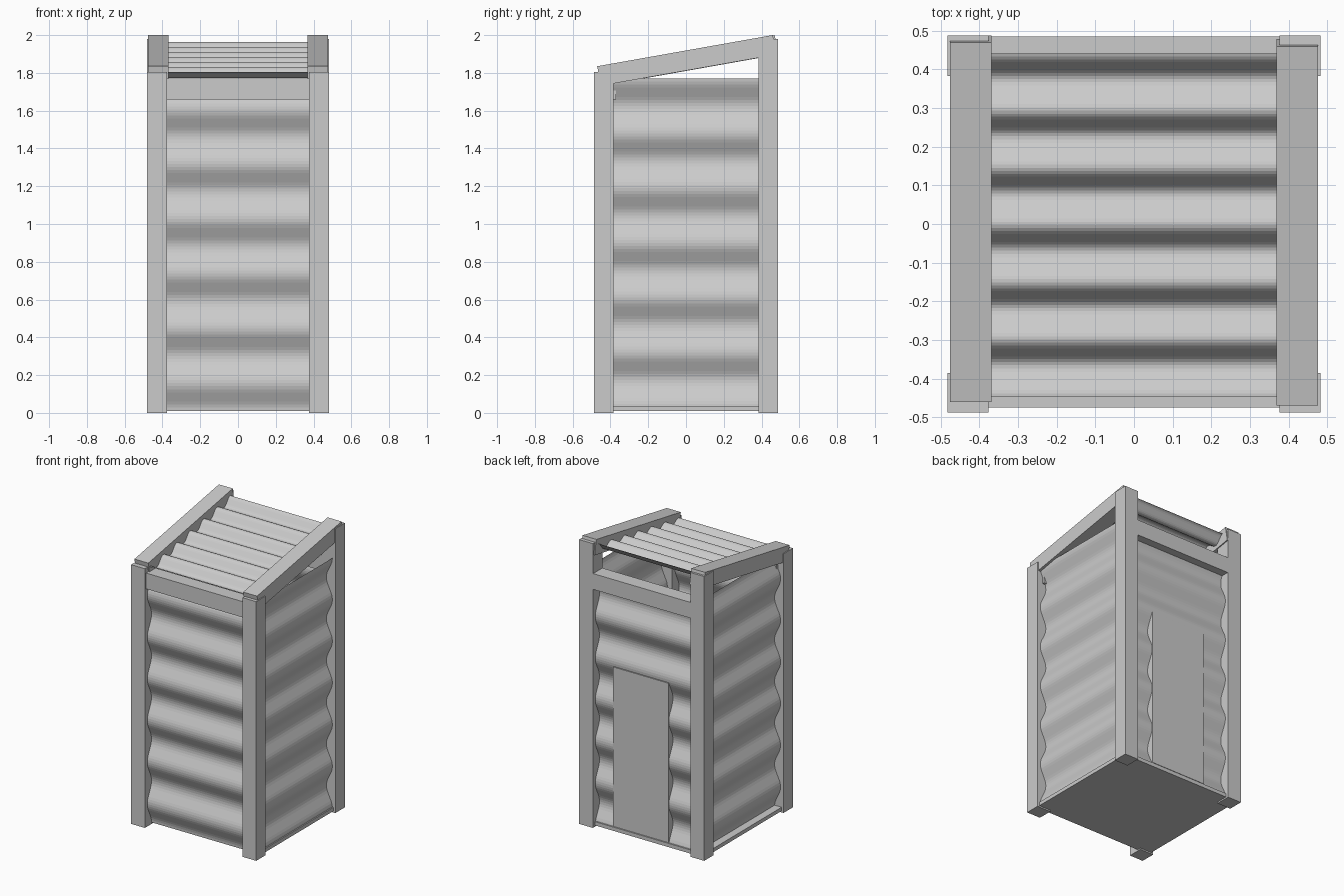
import bpy, math
from mathutils import Matrix, Vector

cube = bpy.data.objects.get("Cube")
if cube:
    bpy.data.objects.remove(cube, do_unlink=True)

grey = bpy.data.materials.new("plain_grey")
grey.use_nodes = True
GREY = (0.6, 0.6, 0.6, 1)
grey.diffuse_color = GREY
grey.node_tree.nodes["Principled BSDF"].inputs["Base Color"].default_value = GREY


def add_mesh(name, verts, faces):
    mesh = bpy.data.meshes.new(name)
    mesh.from_pydata(verts, [], faces)
    mesh.materials.append(grey)
    obj = bpy.data.objects.new(name, mesh)
    bpy.context.collection.objects.link(obj)
    return obj


def box(name, x, y, z, tilt=0.0):
    """Box spanning the given ranges, tilted about x through its centre."""
    verts = [(a, b, c) for a in x for b in y for c in z]
    faces = [(0, 1, 3, 2), (4, 6, 7, 5), (0, 4, 5, 1),
             (2, 3, 7, 6), (0, 2, 6, 4), (1, 5, 7, 3)]
    mid = Vector([sum(r) / 2 for r in (x, y, z)])
    turn = Matrix.Translation(mid) @ Matrix.Rotation(tilt, 4, 'X') @ Matrix.Translation(-mid)
    return add_mesh(name, [turn @ Vector(v) for v in verts], faces)


# Corrugation: rounded crests and troughs joined by straight slopes
WAVES, DEPTH, ARC, CUTS = 6, 0.023, 0.165, 3


def wave_height(t):
    """Height from -1 to 1 at phase t, with a crest at every whole number."""
    u = abs(t - round(t))
    if u > 0.25:
        return -wave_height(0.5 - u)
    drop = u * u / (2 * ARC) if u < ARC else u - ARC / 2
    return 1 - drop / (0.25 - ARC / 2)


def corrugated(name, start, run, across, out, sign):
    """Wavy sheet along run; sign 1 begins on a crest, -1 on a trough."""
    start, run, across, out = map(Vector, (start, run, across, out))
    bends = [half / 2 + ARC * k / CUTS
             for half in range(2 * WAVES + 1) for k in range(-CUTS, CUTS + 1)]
    phases = [t for t in bends if -1e-6 < t < WAVES + 1e-6]
    verts = []
    for t in phases:
        p = start + run * (t / WAVES) + out * (sign * DEPTH * wave_height(t))
        verts += [p - across, p + across]
    faces = [(2 * i, 2 * i + 1, 2 * i + 3, 2 * i + 2) for i in range(len(phases) - 1)]
    return add_mesh(name, verts, faces)


# Corner posts, sloping roof rails and side sheets
for side, s in (("right", -1), ("left", 1)):
    xs = sorted((s * 0.376, s * 0.482))
    box(f"front_post_{side}", xs, (-0.488, -0.385), (0, 1.805))
    box(f"back_post_{side}", xs, (0.383, 0.488), (0, 1.98))
    shift = 0.004 if s > 0 else 0.014
    box(f"roof_rail_{side}", sorted((s * 0.369, s * 0.476)),
        (shift - 0.472, shift + 0.472), (1.8135, 1.9185), tilt=0.1756)
    corrugated(f"side_sheet_{side}", (s * 0.436, 0, 0.03), (0, 0, 1.74),
               (0, s * 0.4, 0), (s, 0, 0), s)

# Front and back sheets
for name, s in (("front", -1), ("back", 1)):
    corrugated(f"{name}_sheet", (0, s * 0.438, 0.012), (0, 0, 1.74),
               (-s * 0.4, 0, 0), (0, s, 0), s)

# Cross beams
box("front_beam", (-0.44, 0.44), (-0.475, -0.37), (1.66, 1.77))
box("back_beam", (-0.44, 0.44), (0.383, 0.485), (1.66, 1.77))

# Roof sheet, running from front crest to back crest
corrugated("roof_sheet", (0, -0.443, 1.783), (0, 0.888, 0.157),
           (0.4, 0, 0), (0, -0.174, 0.985), 1)

# Floor and rear door
box("floor", (-0.467, 0.467), (-0.413, 0.467), (0.01, 0.036))
box("back_door", (-0.19, 0.235), (0.41, 0.465), (0.04, 1.15))
